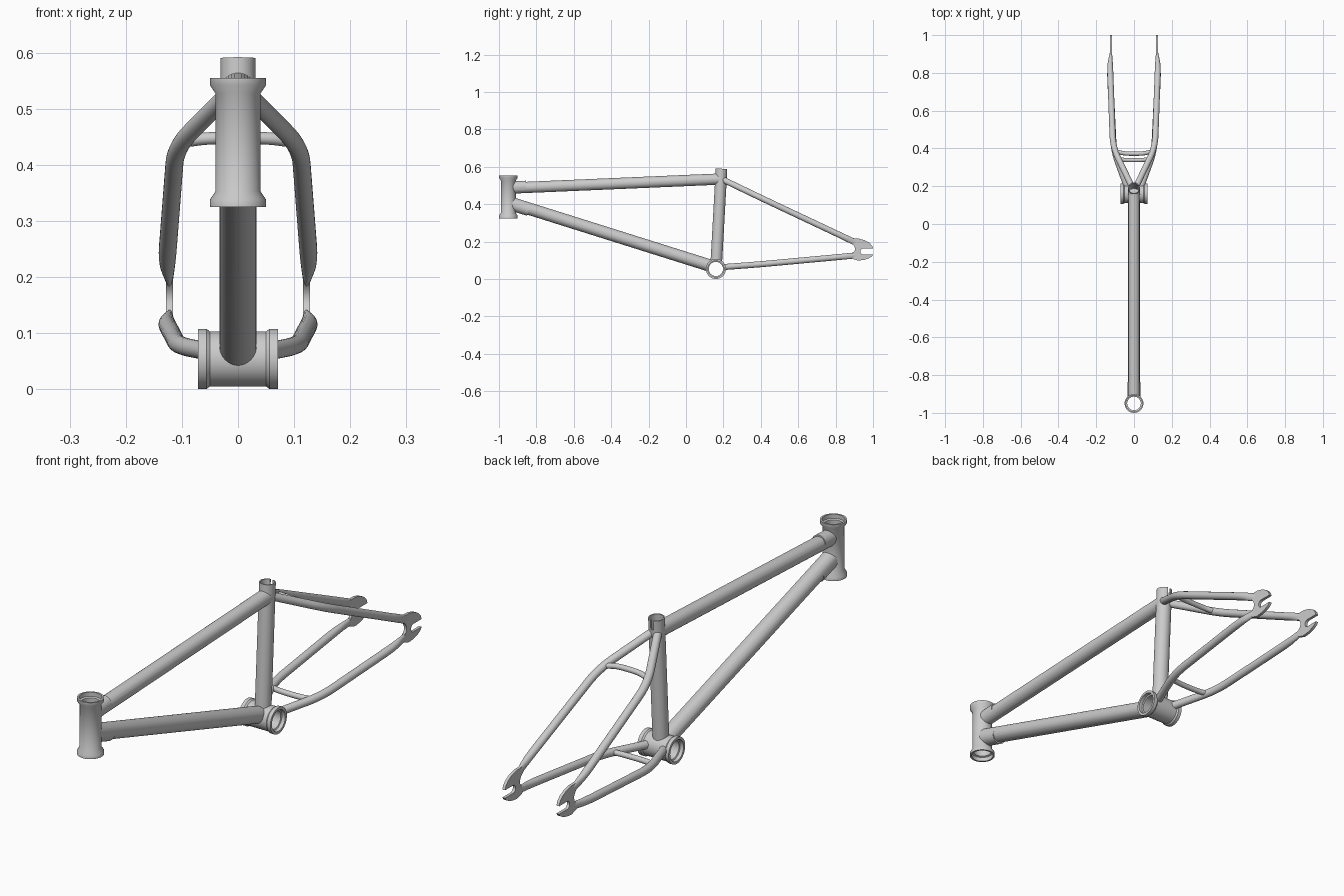
import bpy, bmesh, math
from mathutils import Vector

if "Cube" in bpy.data.objects:
    bpy.data.objects.remove(bpy.data.objects["Cube"])

N = 32


def finish(name, bm):
    bmesh.ops.recalc_face_normals(bm, faces=bm.faces)
    me = bpy.data.meshes.new(name)
    bm.to_mesh(me)
    bm.free()
    ob = bpy.data.objects.new(name, me)
    bpy.context.collection.objects.link(ob)
    return ob


def skin(name, rings, loop=False):
    """Join equal rings of points into a tube; loop closes it like a torus."""
    bm = bmesh.new()
    vs = [[bm.verts.new(p) for p in r] for r in rings]
    n = len(vs[0])
    for i in range(len(vs) if loop else len(vs) - 1):
        a, b = vs[i], vs[(i + 1) % len(vs)]
        for j in range(n):
            bm.faces.new((a[j], a[(j + 1) % n], b[(j + 1) % n], b[j]))
    if not loop:
        bm.faces.new(vs[0])
        bm.faces.new(vs[-1])
    return finish(name, bm)


def ring(c, u, v, ru, rv, n=N):
    return [c + u * ru * math.cos(2 * math.pi * k / n) + v * rv * math.sin(2 * math.pi * k / n)
            for k in range(n)]


def tube(name, ctrl, ref=(1, 0, 0), bend=0.07, n=N):
    """Sweep an ellipse along control points (x, y, z, r_ref, r_other), rounding bends."""
    c = [Vector(p) for p in ctrl]
    pts = [c[0]]
    for a, b, d in zip(c, c[1:], c[2:]):
        la, ld = (a - b).length, (d - b).length
        p = b + (a - b) * min(bend / la, 0.45)
        q = b + (d - b) * min(bend / ld, 0.45)
        pts += [p.lerp(b, t / 8).lerp(b.lerp(q, t / 8), t / 8) for t in range(9)]
    pts.append(c[-1])
    pos = [Vector(p[:3]) for p in pts]
    rings = []
    for i, p in enumerate(pos):
        t = (pos[min(i + 1, len(pos) - 1)] - pos[max(i - 1, 0)]).normalized()
        u = Vector(ref)
        u = (u - t * u.dot(t)).normalized()
        rings.append(ring(p, u, t.cross(u), pts[i][3], pts[i][4], n))
    return skin(name, rings)


def lathe(name, origin, axis, profile, n=48):
    """Turn a closed (radius, height) profile around an axis."""
    w = Vector(axis).normalized()
    u = w.orthogonal().normalized()
    v = w.cross(u)
    return skin(name, [ring(Vector(origin) + w * h, u, v, r, r, n) for r, h in profile], True)


def apply(ob, kind, **props):
    m = ob.modifiers.new(kind, kind)
    for k, val in props.items():
        setattr(m, k, val)
    bpy.context.view_layer.objects.active = ob
    bpy.ops.object.modifier_apply(modifier=m.name)


def cut(ob, *cutters):
    for c in cutters:
        apply(ob, 'BOOLEAN', operation='DIFFERENCE', solver='EXACT', object=c)


def rod(name, a, b, r):
    ref = (0, 1, 0) if abs(b[0] - a[0]) > 0.05 else (1, 0, 0)
    return tube(name, [(*a, r, r), (*b, r, r)], ref)


# key points
BB = Vector((0, 0.16, 0.054))
SEAT = Vector((0, 0.19, 0.59))
seat_axis = (SEAT - BB).normalized()
seat_len = (SEAT - BB).length

# cutters that keep the shells hollow
head_cut = rod("head_cutter", (0, -0.95, 0.2), (0, -0.95, 0.7), 0.038)
bb_cut = rod("bottom_bracket_cutter", (-0.2, BB.y, BB.z), (0.2, BB.y, BB.z), 0.044)
seat_cut = rod("seat_cutter", BB, SEAT + seat_axis * 0.1, 0.0285)
bpy.ops.mesh.primitive_cube_add(size=1, location=(0, 0.225, 0.60))
slot_cut = bpy.context.object
slot_cut.name = "slot_cutter"
slot_cut.scale = (0.012, 0.06, 0.10)
cutters = [head_cut, bb_cut, seat_cut, slot_cut]
bpy.context.view_layer.update()

# head tube with flared, recessed ends
half = [(0.036, 0.095), (0.043, 0.098), (0.043, 0.115), (0.05, 0.115), (0.05, 0.102), (0.040, 0.087)]
flip = [(r, -h) for r, h in reversed(half)]
parts = [lathe("head_tube", (0, -0.95, 0.44), (0, 0, 1), half + flip)]

# bottom bracket shell
half = [(0.038, 0.054), (0.043, 0.056), (0.043, 0.071), (0.0535, 0.071), (0.0535, 0.056), (0.049, 0.050)]
flip = [(r, -h) for r, h in reversed(half)]
parts.append(lathe("bottom_bracket_shell", BB, (1, 0, 0), half + flip))

# seat tube with rear clamp slot
seat = lathe("seat_tube", BB, seat_axis,
             [(0.026, 0.03), (0.026, seat_len), (0.031, seat_len), (0.031, 0.03)])
cut(seat, bb_cut, slot_cut)
parts.append(seat)

# top tube and down tube
top = rod("top_tube", (0, -0.95, 0.486), (0, 0.19, 0.535), 0.03)
cut(top, head_cut, seat_cut)
down = rod("down_tube", (0, -0.95, 0.411), (0, 0.16, 0.062), 0.033)
cut(down, head_cut, bb_cut)
parts += [top, down]

# thin reinforcing plates at the head joint
g1 = rod("top_tube_gusset", (0, -0.95, 0.491), (0, -0.855, 0.495), 0.031)
g2 = rod("down_tube_gusset", (0, -0.951, 0.406), (0, -0.84, 0.371), 0.034)
for g in (g1, g2):
    cut(g, head_cut)
    parts.append(g)

# seat stays, flattened at the dropouts
R = 0.016
ss = tube("seat_stays", [(0.010, 0.195, 0.533, R, R), (0.111, 0.405, 0.432, R, R),
                         (0.127, 0.84, 0.227, R, R), (0.122, 0.905, 0.196, 0.006, 0.017)], n=24)
cut(ss, seat_cut)

# chain stays
cs = tube("chain_stays", [(0.028, 0.17, 0.062, R, R), (0.107, 0.385, 0.078, R, R),
                          (0.128, 0.82, 0.118, R, R), (0.122, 0.90, 0.126, 0.006, 0.016)], n=24)
cut(cs, bb_cut)

# slotted rear dropouts
outline = [(0.885, 0.216), (0.925, 0.216), (0.955, 0.208), (0.98, 0.195), (0.995, 0.178), (1.0, 0.163)]
outline += [(0.948 + 0.016 * math.cos(a), 0.147 + 0.016 * math.sin(a))
            for a in [math.pi / 2 + k * math.pi / 10 for k in range(11)]]
outline += [(1.0, 0.131), (0.993, 0.120), (0.975, 0.110), (0.95, 0.102), (0.92, 0.099), (0.89, 0.108),
            (0.88, 0.125), (0.892, 0.138), (0.902, 0.150), (0.904, 0.165), (0.897, 0.18), (0.88, 0.196)]
bm = bmesh.new()
face = bm.faces.new([bm.verts.new((0.116, y, z)) for y, z in outline])
ext = bmesh.ops.extrude_face_region(bm, geom=[face])
bmesh.ops.translate(bm, vec=(0.012, 0, 0), verts=[g for g in ext['geom'] if isinstance(g, bmesh.types.BMVert)])
drop = finish("dropouts", bm)

for ob in (ss, cs, drop):
    apply(ob, 'MIRROR', use_mirror_merge=False)
    parts.append(ob)

# bridges between the stays
r = 0.011
parts.append(tube("seat_stay_bridge", [(-0.095, 0.385, 0.442, r, r), (-0.05, 0.372, 0.448, r, r),
                                       (0.05, 0.372, 0.448, r, r), (0.095, 0.385, 0.442, r, r)],
                  (0, 1, 0), 0.04, 20))
parts.append(tube("chain_stay_bridge", [(-0.09, 0.345, 0.076, r, r), (-0.045, 0.338, 0.075, r, r),
                                        (0.045, 0.338, 0.075, r, r), (0.09, 0.345, 0.076, r, r)],
                  (0, 1, 0), 0.04, 20))

# remove helpers, shade smooth with crisp edges
for c in cutters:
    bpy.data.objects.remove(c)
bpy.ops.object.select_all(action='DESELECT')
for ob in parts:
    ob.select_set(True)
bpy.context.view_layer.objects.active = parts[0]
bpy.ops.object.shade_smooth_by_angle(angle=math.radians(35))
